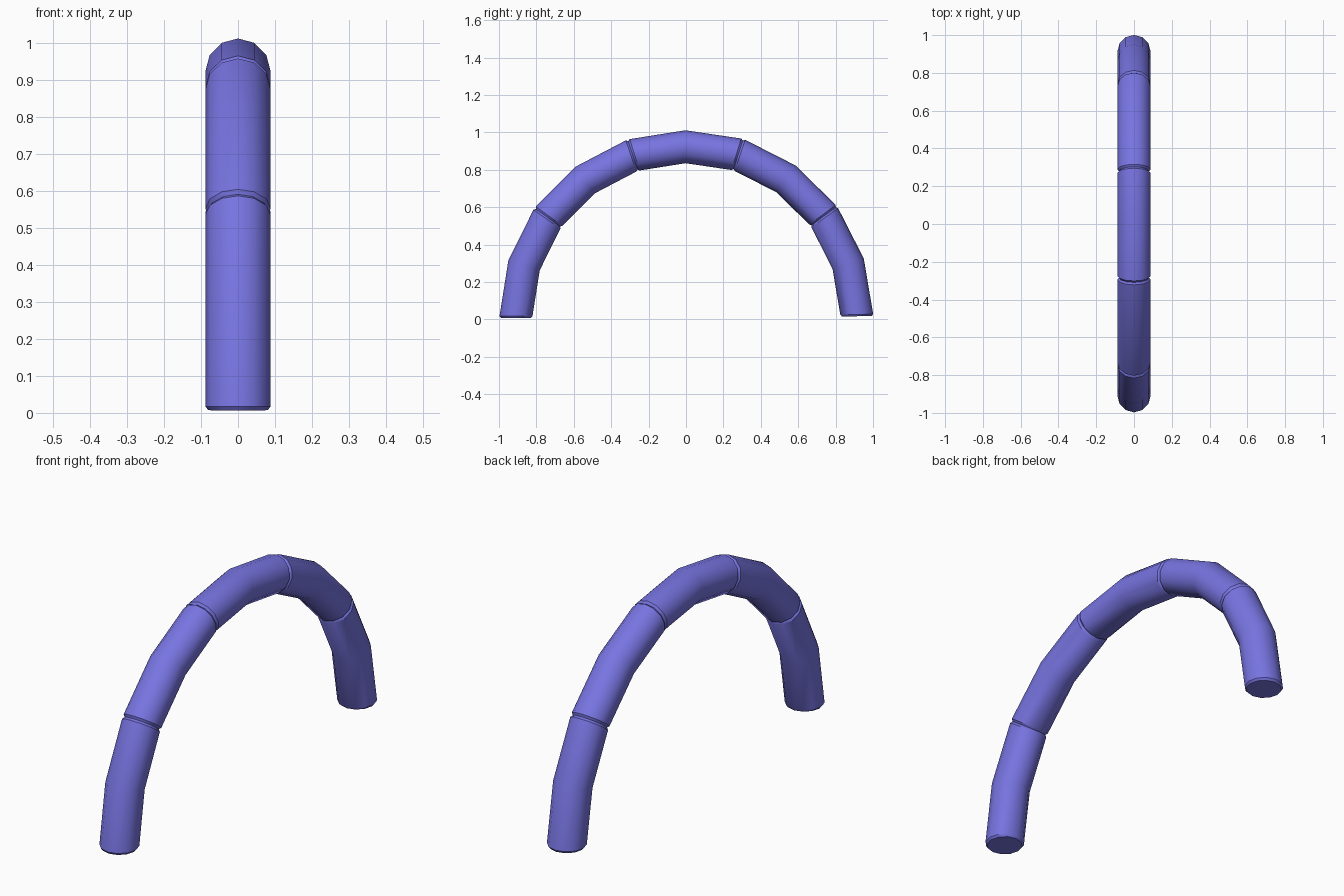
import bpy, bmesh, math
from mathutils import Vector

if "Cube" in bpy.data.objects:
    bpy.data.objects.remove(bpy.data.objects["Cube"])

SIDES = 12          # tube cross-section
MID_R = 0.911       # radius of the arch centre line
TUBE_R = 0.088
STEP = math.radians(18)
CHAMFER = 0.010     # length of the bevelled lip at both ends of a segment
CENTRE_Z = 0.012
TILT = math.radians(0.3)

violet = bpy.data.materials.new("violet_blue")
violet.diffuse_color = (0.185, 0.175, 0.75, 1)
violet.use_nodes = True
violet.node_tree.nodes["Principled BSDF"].inputs["Base Color"].default_value = violet.diffuse_color


def ring(bm, angle, radius):
    """Cross-section in the radial plane; angle 0 is the crown, + goes to +y."""
    out = Vector((0, math.sin(angle), math.cos(angle)))
    side = Vector((1, 0, 0))
    centre = out * MID_R + Vector((0, 0.002, CENTRE_Z))
    verts = []
    for i in range(SIDES):
        t = 2 * math.pi * i / SIDES
        verts.append(bm.verts.new(
            centre + out * radius * math.cos(t) + side * radius * math.sin(t)))
    return verts


def arch_segment(name, start):
    """Two-step curved tube with a small chamfer at both capped ends."""
    lip = CHAMFER / MID_R
    end = start + 2 * STEP
    bm = bmesh.new()
    rings = [ring(bm, a, r) for a, r in (
        (start, TUBE_R - 0.008),
        (start + lip, TUBE_R),
        (start + STEP, TUBE_R),
        (end - lip, TUBE_R),
        (end, TUBE_R - 0.008))]
    for a, b in zip(rings, rings[1:]):
        for i in range(SIDES):
            j = (i + 1) % SIDES
            bm.faces.new((a[i], a[j], b[j], b[i]))
    bm.faces.new(rings[0])
    bm.faces.new(rings[-1])
    bmesh.ops.recalc_face_normals(bm, faces=bm.faces)
    mesh = bpy.data.meshes.new(name)
    bm.to_mesh(mesh)
    bm.free()
    mesh.materials.append(violet)
    obj = bpy.data.objects.new(name, mesh)
    bpy.context.collection.objects.link(obj)
    bpy.context.view_layer.objects.active = obj
    obj.select_set(True)


# Five tube segments from the front foot over the crown to the back foot
names = ("front_foot", "front_shoulder", "crown", "back_shoulder", "back_foot")
for n, name in enumerate(names):
    arch_segment(name + "_segment", (2 * n - 5) * STEP - TILT)

bpy.ops.object.shade_smooth_by_angle(angle=math.radians(32))
